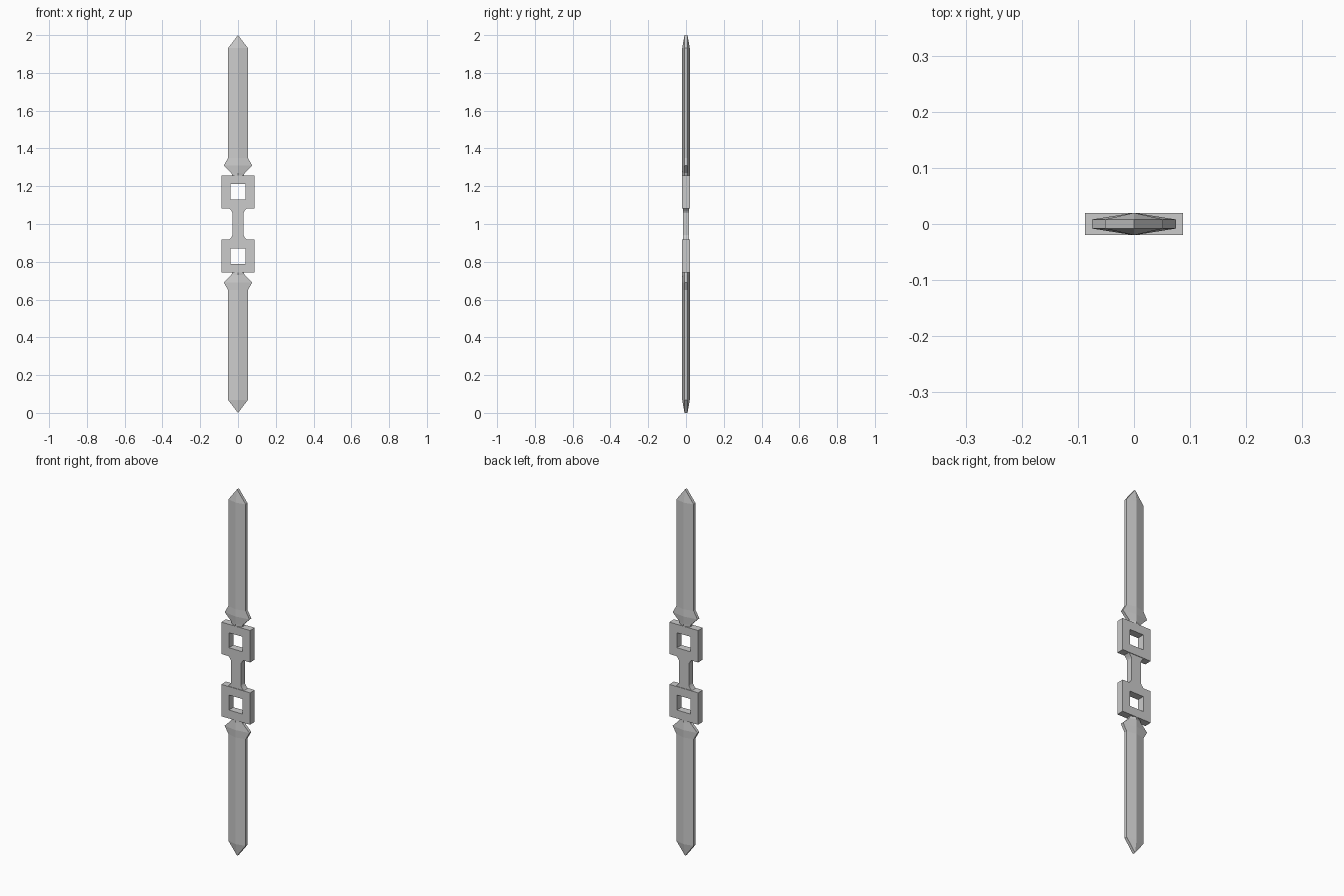
import bpy, bmesh, math

if "Cube" in bpy.data.objects:
    bpy.data.objects.remove(bpy.data.objects["Cube"])

MID = 1.0  # the weapon is symmetric above and below this height


def finish(name, bm):
    bmesh.ops.remove_doubles(bm, verts=bm.verts, dist=1e-5)
    bmesh.ops.recalc_face_normals(bm, faces=bm.faces)
    mesh = bpy.data.meshes.new(name)
    bm.to_mesh(mesh)
    bm.free()
    ob = bpy.data.objects.new(name, mesh)
    bpy.context.collection.objects.link(ob)
    return ob


def loft(name, sections):
    """Skin a list of equal-length closed cross-sections and cap the ends."""
    bm = bmesh.new()
    rows = [[bm.verts.new(p) for p in s] for s in sections]
    n = len(rows[0])
    for a, b in zip(rows, rows[1:]):
        for i in range(n):
            j = (i + 1) % n
            bm.faces.new((a[i], a[j], b[j], b[i]))
    bm.faces.new(rows[0])
    bm.faces.new(rows[-1])
    return finish(name, bm)


def blade(name, s):
    # height above middle, half width, ridge half depth
    rows = [(0.25, 0.028, 0.02), (0.27, 0.035, 0.02), (0.31, 0.075, 0.02),
            (0.35, 0.052, 0.02), (0.932, 0.052, 0.02)]
    edge = 0.008
    bm = bmesh.new()
    vs = []
    for h, w, r in rows:
        z = MID + s * h
        vs.append([bm.verts.new(p) for p in (
            (-w, -edge, z), (0, -r, z), (w, -edge, z),
            (w, edge, z), (0, r, z), (-w, edge, z))])
    for a, b in zip(vs, vs[1:]):
        for i in range(6):
            j = (i + 1) % 6
            bm.faces.new((a[i], a[j], b[j], b[i]))
    bm.faces.new(vs[0])
    # pointed tip: a short chisel edge
    f = bm.verts.new((0, -edge, MID + s))
    k = bm.verts.new((0, edge, MID + s))
    t = vs[-1]
    for face in ((t[0], t[1], f), (t[1], t[2], f), (t[2], t[3], k, f),
                 (t[3], t[4], k), (t[4], t[5], k), (t[5], t[0], f, k)):
        bm.faces.new(face)
    return finish(name, bm)


def square_guard(name, s):
    # square frame with a square window
    zc = MID + s * 0.17
    d = 0.02
    corners = ((-1, -1), (1, -1), (1, 1), (-1, 1))
    bm = bmesh.new()
    loops = [[bm.verts.new((cx * r, y, zc + cz * r)) for cx, cz in corners]
             for r, y in ((0.087, -d), (0.087, d), (0.041, d), (0.041, -d))]
    for k in range(4):
        a, b = loops[k], loops[(k + 1) % 4]
        for i in range(4):
            j = (i + 1) % 4
            bm.faces.new((a[i], a[j], b[j], b[i]))
    return finish(name, bm)


for label, s in (("upper", 1), ("lower", -1)):
    blade(label + "_blade", s)
    square_guard(label + "_guard", s)

# grip: flat bar whose ends flare in a small curve to meet the guards
flare = [(0.085 - 0.028 * math.sin(a), 0.029 + 0.02 * (1 - math.sin(a)) ** 1.5)
         for a in (math.radians(d) for d in (0, 15, 35, 60, 90))]
profile = [(-h, w) for h, w in flare] + [(h, w) for h, w in reversed(flare)]
loft("grip", [[(-w, -0.017, MID + h), (w, -0.017, MID + h),
               (w, 0.017, MID + h), (-w, 0.017, MID + h)] for h, w in profile])
